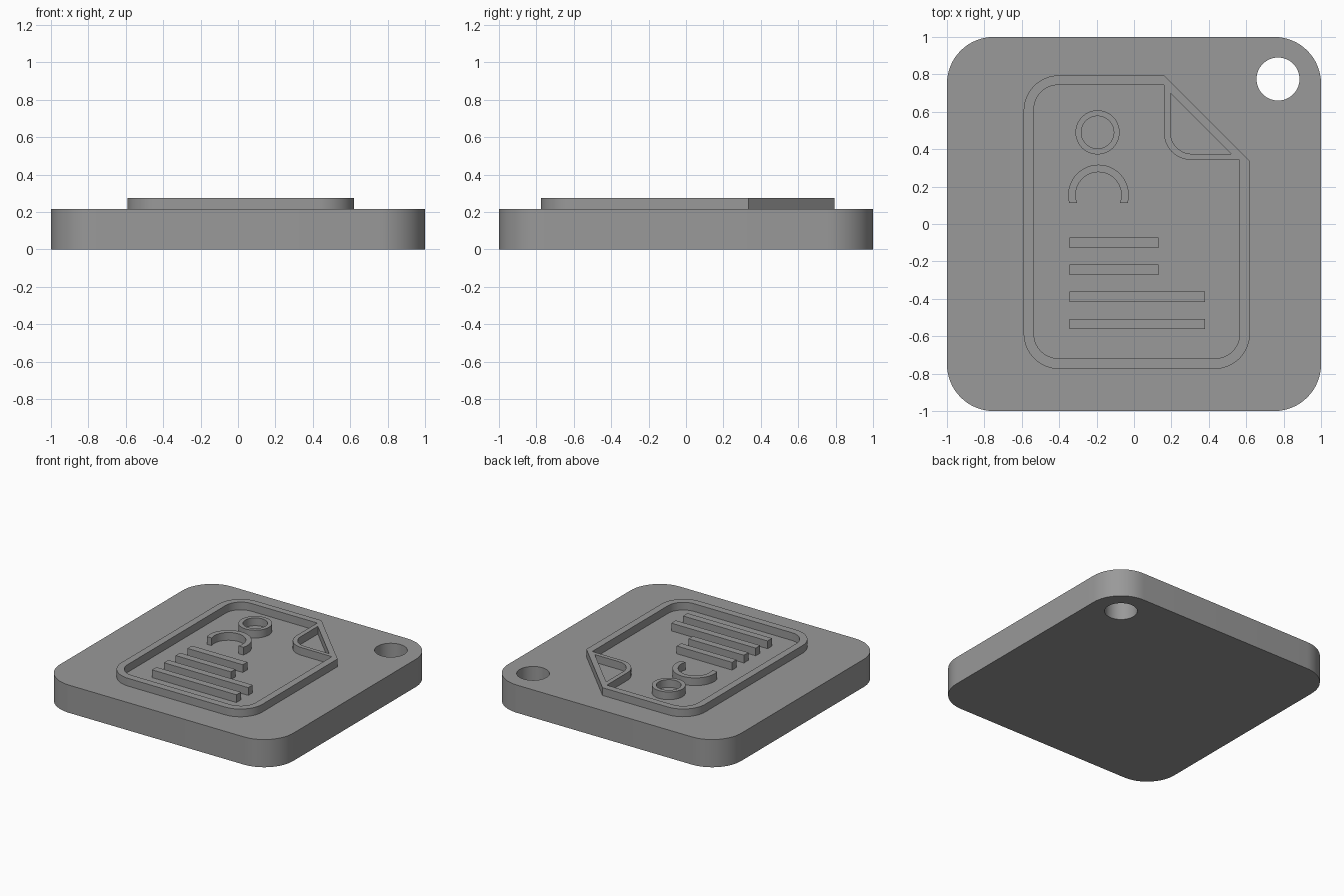
import bpy, bmesh, math

if "Cube" in bpy.data.objects:
    bpy.data.objects.remove(bpy.data.objects["Cube"])

PLATE_TOP, RELIEF_TOP = 0.215, 0.275
SINK = 0.01  # relief parts reach slightly into the plate

gray = bpy.data.materials.new("plain_gray")
gray.diffuse_color = (0.32, 0.32, 0.32, 1)
gray.use_nodes = True
gray.node_tree.nodes["Principled BSDF"].inputs["Base Color"].default_value = gray.diffuse_color


def arc(cx, cy, r, a0, a1, n=16):
    """Points on an arc, angles in degrees."""
    angles = [math.radians(a0 + (a1 - a0) * i / n) for i in range(n + 1)]
    return [(cx + r * math.cos(a), cy + r * math.sin(a)) for a in angles]


def circle(cx, cy, r, n=64):
    return arc(cx, cy, r, 0, 360, n)[:-1]


def rect(x0, x1, y0, y1):
    return [(x0, y0), (x1, y0), (x1, y1), (x0, y1)]


def extrude_profile(name, loops, z0, z1):
    """Fill an outline with optional hole outlines and extrude it upward."""
    bm = bmesh.new()
    for pts in loops:
        vs = [bm.verts.new((x, y, z0)) for x, y in pts]
        for i, v in enumerate(vs):
            bm.edges.new((v, vs[(i + 1) % len(vs)]))
    bmesh.ops.triangle_fill(bm, use_beauty=True, use_dissolve=False, edges=bm.edges[:])
    up = bmesh.ops.extrude_face_region(bm, geom=bm.faces[:], use_keep_orig=True)
    top = [g for g in up["geom"] if isinstance(g, bmesh.types.BMVert)]
    bmesh.ops.translate(bm, verts=top, vec=(0, 0, z1 - z0))
    bmesh.ops.recalc_face_normals(bm, faces=bm.faces[:])
    me = bpy.data.meshes.new(name)
    bm.to_mesh(me)
    bm.free()
    me.materials.append(gray)
    me.shade_smooth()
    me.set_sharp_from_angle(angle=math.radians(30))
    obj = bpy.data.objects.new(name, me)
    bpy.context.collection.objects.link(obj)
    return obj


def relief(name, *loops):
    return extrude_profile(name, loops, PLATE_TOP - SINK, RELIEF_TOP)


# Rounded square plate with a keyring hole
R = 0.25
plate = (arc(1 - R, 1 - R, R, 0, 90) + arc(R - 1, 1 - R, R, 90, 180)
         + arc(R - 1, R - 1, R, 180, 270) + arc(1 - R, R - 1, R, 270, 360))
extrude_profile("plate", [plate, circle(0.77, 0.775, 0.115)], 0, PLATE_TOP)

# Page border with a folded corner
outer = ([(0.62, 0.335), (0.16, 0.795)] + arc(-0.40, 0.605, 0.19, 90, 180)
         + arc(-0.40, -0.585, 0.19, 180, 270) + arc(0.43, -0.585, 0.19, 270, 360))
inner = ([(0.565, 0.343), (0.30, 0.343)] + arc(0.305, 0.488, 0.145, 270, 180)
         + [(0.16, 0.743)]
         + arc(-0.405, 0.613, 0.13, 90, 180) + arc(-0.405, -0.588, 0.13, 180, 270)
         + arc(0.435, -0.588, 0.13, 270, 360))
fold = [(0.52, 0.375)] + arc(0.31, 0.49, 0.115, 270, 180) + [(0.195, 0.70)]
relief("page_border", outer, inner, fold)

# Portrait icon: ring head and arched shoulders
relief("head_ring", circle(-0.195, 0.49, 0.118), circle(-0.195, 0.49, 0.087))
cx, cy, drop = -0.19, 0.155, 0.042
a_out = math.degrees(math.asin(drop / 0.162))
a_in = math.degrees(math.asin(drop / 0.122))
relief("shoulder_arch", arc(cx, cy, 0.162, -a_out, 180 + a_out, 40)
       + arc(cx, cy, 0.122, 180 + a_in, -a_in, 40))

# Four raised text bars, two short and two long
for i, x1 in enumerate((0.13, 0.13, 0.38, 0.38)):
    y1 = -0.072 - 0.145 * i
    relief(f"text_bar_{i + 1}", rect(-0.345, x1, y1 - 0.055, y1))
